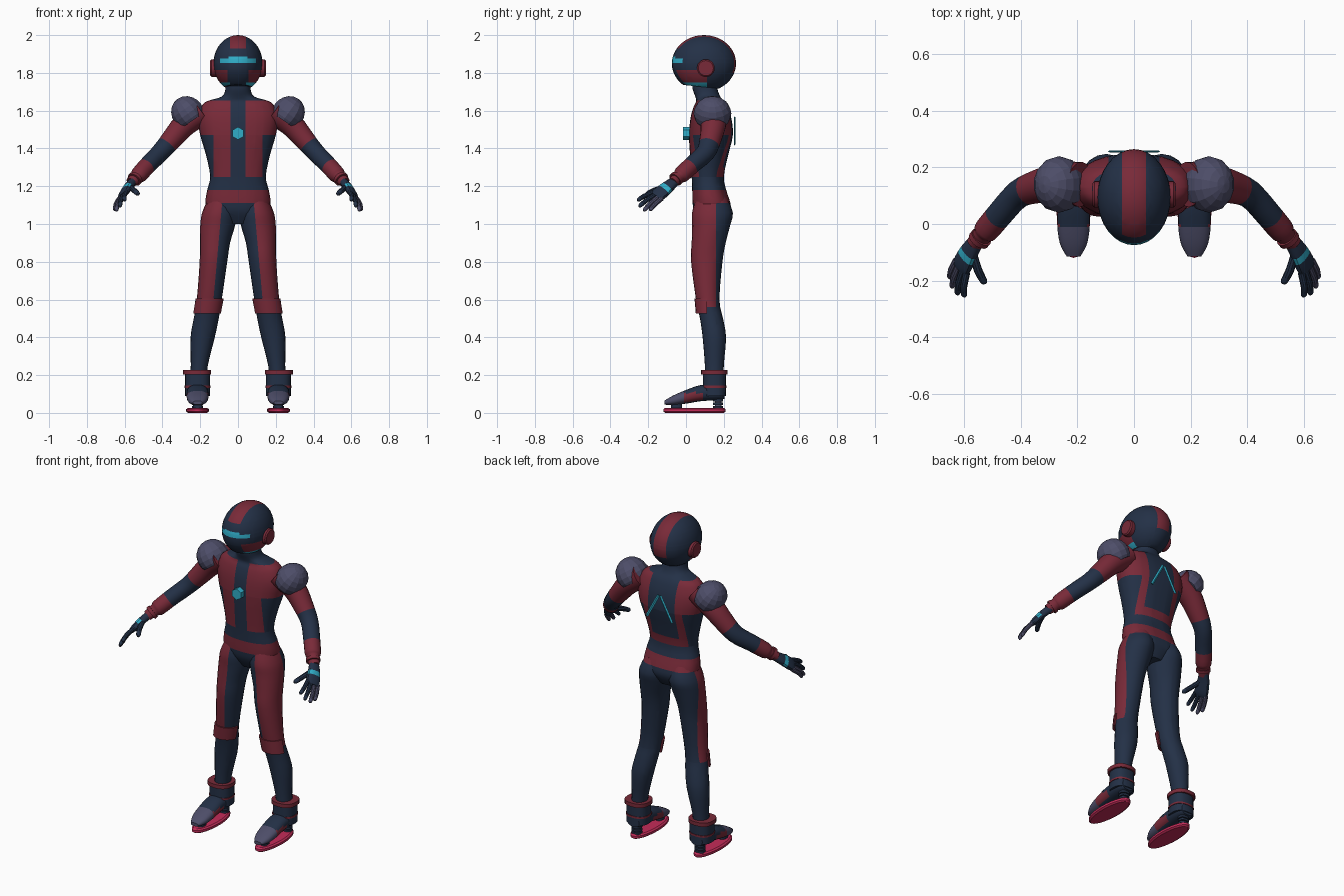
import bpy, bmesh, math
from mathutils import Vector, Matrix

if "Cube" in bpy.data.objects:
    bpy.data.objects.remove(bpy.data.objects["Cube"])

NAVY, RED, SLATE, CYAN, PINK = range(5)
X, Y, Z = Vector((1, 0, 0)), Vector((0, 1, 0)), Vector((0, 0, 1))


def material(name, rgb):
    m = bpy.data.materials.new(name)
    m.use_nodes = True
    m.diffuse_color = (*rgb, 1)
    m.node_tree.nodes["Principled BSDF"].inputs["Base Color"].default_value = (*rgb, 1)
    return m


MATS = [material("navy", (.017, .03, .062)), material("dark red", (.19, .023, .04)),
        material("slate", (.075, .075, .14)), material("cyan", (.03, .42, .58)),
        material("bright pink red", (.55, .025, .1))]


def cut(bm, co, no, clear=False):
    """Cut along a plane; optionally drop the side the normal points to."""
    r = bmesh.ops.bisect_plane(bm, geom=bm.verts[:] + bm.edges[:] + bm.faces[:],
                               plane_co=co, plane_no=no, clear_outer=clear)
    if clear:
        edges = [e for e in r["geom_cut"] if isinstance(e, bmesh.types.BMEdge)]
        bmesh.ops.holes_fill(bm, edges=edges, sides=0)


def finish(name, bm, colour, cuts=(), mirror=False, smooth=True):
    """Colour faces with a constant or a rule, then make the object."""
    for co, no in cuts:
        cut(bm, co, no)
    bmesh.ops.recalc_face_normals(bm, faces=bm.faces[:])
    for f in bm.faces:
        f.material_index = colour(f.calc_center_median(), f.normal) if callable(colour) else colour
    me = bpy.data.meshes.new(name)
    bm.to_mesh(me)
    bm.free()
    for m in MATS:
        me.materials.append(m)
    ob = bpy.data.objects.new(name, me)
    bpy.context.collection.objects.link(ob)
    if smooth:
        bpy.ops.object.select_all(action="DESELECT")
        ob.select_set(True)
        bpy.context.view_layer.objects.active = ob
        bpy.ops.object.shade_smooth_by_angle(angle=math.radians(35))
    if mirror:
        ob.modifiers.new("mirror", "MIRROR").use_axis[0] = True
    return ob


def tube(stations, sides=20, sub=3, axis=None, ref=X, power=2):
    """Smooth loft through (x, y, z, radius_a, radius_b) stations."""
    n, rows = len(stations), []
    for i in range(n - 1):
        p0, p1, p2, p3 = (stations[min(max(i + k, 0), n - 1)] for k in (-1, 0, 1, 2))
        for s in range(sub + (i == n - 2)):
            t = s / sub
            rows.append([.5 * (2 * b + (c - a) * t + (2 * a - 5 * b + 4 * c - d) * t * t
                               + (3 * b - a - 3 * c + d) * t ** 3)
                         for a, b, c, d in zip(p0, p1, p2, p3)])
    bm, rings = bmesh.new(), []
    for i, r in enumerate(rows):
        after, before = rows[min(i + 1, len(rows) - 1)], rows[max(i - 1, 0)]
        t = axis or (Vector(after[:3]) - Vector(before[:3])).normalized()
        u = (ref - t * ref.dot(t)).normalized()
        v = t.cross(u)
        ring = []
        for k in range(sides):
            a = math.tau * k / sides
            c, s = math.cos(a), math.sin(a)
            ring.append(bm.verts.new(Vector(r[:3])
                        + u * r[3] * math.copysign(abs(c) ** (2 / power), c)
                        + v * r[4] * math.copysign(abs(s) ** (2 / power), s)))
        rings.append(ring)
    for a, b in zip(rings, rings[1:]):
        for k in range(sides):
            j = (k + 1) % sides
            bm.faces.new((a[k], a[j], b[j], b[k]))
    bm.faces.new(rings[0][::-1])
    bm.faces.new(rings[-1])
    return bm


def level(*zs):
    return [(Z * z, Z) for z in zs]


def upright(*xs):
    return [(X * x * s, X) for x in xs for s in (-1, 1)]


# Torso, pelvis and neck
def torso_colour(c, n):
    ax = abs(c.x)
    if c.z < 1.11:
        return RED if ax > .09 and c.y < .16 else NAVY
    if c.z < 1.18:
        return RED
    if c.z < 1.25 or c.z > 1.655:
        return NAVY
    inner = .04 if c.y < .13 else .09
    if c.y > .13 and c.z < 1.3 and ax < .13:
        return RED
    return RED if ax > inner and (c.z > 1.47 or ax < .13) else NAVY


torso = tube([(0, .14, 1.0, .07, .06), (0, .14, 1.06, .15, .095), (0, .135, 1.11, .172, .1),
              (0, .123, 1.18, .163, .09), (0, .115, 1.25, .147, .085), (0, .122, 1.36, .168, .1),
              (0, .132, 1.47, .2, .116), (0, .132, 1.56, .213, .108), (0, .13, 1.62, .195, .09),
              (0, .128, 1.65, .165, .074), (0, .115, 1.675, .085, .066), (0, .1, 1.72, .066, .066),
              (0, .1, 1.78, .066, .066)], sides=28, axis=Z, power=2.3)
finish("torso", torso, torso_colour,
       level(1.11, 1.18, 1.25, 1.3, 1.47, 1.655) + upright(.04, .09, .13) + [(Y * .13, Y)])


# Helmet with painted crest, visor and cheek panels
def helmet_colour(c, n):
    ax = abs(c.x)
    if c.y < 0 and 1.853 < c.z < 1.875 and ax < .095:
        return CYAN
    if c.y < 0 and 1.875 < c.z < 1.886 and ax < .05:
        return CYAN
    if c.z < 1.75 and c.y < .11 and ax > .045 and n.z > -.9:
        return CYAN
    if c.z < 1.815 and c.y < .11 and ax > .055:
        return RED
    if ax < .042 and c.z > (1.93 if c.y < .1 else 1.8):
        return RED
    return NAVY


helmet = bmesh.new()
bmesh.ops.create_uvsphere(helmet, u_segments=32, v_segments=20, radius=1,
                          matrix=Matrix.Translation((0, .095, 1.85)) @ Matrix.Diagonal((.13, .17, .15, 1)))
cut(helmet, (0, .095, 1.725), (0, -.1, -1), True)
finish("helmet", helmet, helmet_colour,
       level(1.75, 1.8, 1.815, 1.853, 1.875, 1.886, 1.93) + upright(.042, .05, .055, .095)
       + [(Y * 0, Y), (Y * .11, Y)])

ear = tube([(.09, .105, 1.825, .047, .047), (.14, .105, 1.825, .047, .047),
            (.147, .105, 1.825, .04, .04)], sub=1, axis=X, ref=Y)
finish("ear_disc", ear, RED, mirror=True)

# Chest emblem and back chevron
badge = tube([(0, .03, 1.48, .034, .034), (0, -.015, 1.48, .034, .034)], sides=6, sub=1, axis=-Y, ref=Z)
finish("chest_hexagon", badge, CYAN, smooth=False)
bar = tube([(.006, .257, 1.565, .009, .004), (.085, .257, 1.42, .009, .004)], sides=4, sub=1)
finish("back_chevron", bar, CYAN, mirror=True, smooth=False)


# Legs
def leg_colour(c, n):
    red = c.z > 1.11 or (c.z > .56 and c.x + .09 * c.z > .184 and c.y < .16)
    return RED if red else NAVY


leg = tube([(.085, .135, 1.14, .07, .08), (.098, .14, 1.06, .092, .108), (.108, .133, .99, .092, .1),
            (.122, .12, .9, .08, .09), (.13, .11, .8, .073, .083), (.152, .115, .6, .066, .062),
            (.168, .135, .5, .066, .061), (.187, .15, .4, .064, .062), (.205, .15, .25, .045, .05),
            (.212, .15, .15, .045, .05)], axis=Z)
finish("leg", leg, leg_colour,
       level(.56, 1.11) + [(Y * .16, Y), (Vector((.085, 0, 1.1)), Vector((1, 0, .09)))], mirror=True)

pad = tube([(.15, .115, .605, .075, .07), (.164, .122, .525, .075, .07)], axis=Z, sub=1)
cut(pad, (0, .11, 0), Y, True)
finish("knee_pad", pad, RED, mirror=True)


# Boots, feet and hovering soles
def band(name, x, y, z0, z1, rx, ry, colour):
    finish(name, tube([(x, y, z0, rx, ry), (x, y, z1, rx, ry)], axis=Z, sub=1, power=2.5),
           colour, mirror=True)


band("boot_shaft", .214, .15, .09, .205, .066, .061, NAVY)
band("boot_cuff", .216, .15, .203, .226, .074, .071, RED)
band("boot_strap", .214, .15, .133, .144, .069, .064, RED)


def foot_colour(c, n):
    if c.y < -.01:
        return SLATE
    return RED if c.y < .09 and c.z < .105 and abs(n.x) > .4 else NAVY


foot = tube([(.214, .205, .105, .04, .03), (.214, .17, .108, .055, .04), (.214, .08, .105, .057, .043),
             (.214, 0, .085, .058, .036), (.214, -.07, .066, .048, .025), (.214, -.115, .054, .024, .01)],
            axis=-Y, power=2.4)
finish("foot", foot, foot_colour, [(Y * -.01, Y), (Y * .09, Y)], mirror=True)

sole = tube([(.214, .045, 0, .05, .155), (.214, .045, .007, .06, .165),
             (.214, .045, .02, .06, .165), (.214, .045, .027, .05, .155)], sides=28, sub=1, axis=Z)
finish("hover_sole", sole, PINK, mirror=True)
for i in range(3):
    band("heel_spring", .214, .17, .025 + i * .018, .037 + i * .018, .03, .026, NAVY)
band("heel_post", .214, .17, .02, .09, .017, .017, SLATE)
band("toe_post", .214, -.05, .02, .06, .025, .03, NAVY)

# Arms
FORE, UPPER = Vector((.53, -.63, -.57)), Vector((.6, -.25, -.75))
cuff_at, sleeve_at = Vector((.485, .02, 1.305)), Vector((.375, .12, 1.42))


def arm_colour(c, n):
    return RED if (c - cuff_at).dot(FORE) > 0 or (c - sleeve_at).dot(UPPER) < 0 else NAVY


arm = tube([(.19, .14, 1.6, .075, .08), (.28, .145, 1.53, .065, .068), (.35, .13, 1.45, .056, .058),
            (.41, .105, 1.38, .049, .051), (.47, .04, 1.32, .047, .047), (.522, -.022, 1.263, .045, .045),
            (.535, -.038, 1.25, .036, .034), (.565, -.07, 1.22, .03, .026)], sides=18)
finish("arm", arm, arm_colour, [(cuff_at, FORE), (sleeve_at, UPPER)], mirror=True)
wrist = tube([(.54, -.046, 1.245, .04, .038), (.55, -.058, 1.234, .04, .038)], sub=1)
finish("wrist_ring", wrist, RED, mirror=True)

shoulder = bmesh.new()
bmesh.ops.create_uvsphere(shoulder, u_segments=14, v_segments=10, radius=1,
                          matrix=Matrix.Translation((.265, .14, 1.585))
                          @ Matrix.Rotation(math.radians(35), 4, "Y") @ Matrix.Diagonal((.088, .1, .095, 1)))
cut(shoulder, (.24, .14, 1.548), (-.57, 0, -.82), True)
finish("shoulder_pad", shoulder, SLATE, mirror=True, smooth=False)

# Hands: flat palm with a glowing band, four fingers and a thumb
SPREAD, REACH = Vector((.54, .69, -.49)), Vector((.36, -.71, -.6))
band_a, band_b, knuckles = Vector((.585, -.1, 1.195)), Vector((.593, -.119, 1.178)), Vector((.61, -.15, 1.152))


def palm_colour(c, n):
    on = (c - band_a).dot(REACH) > 0 > (c - band_b).dot(REACH)
    return CYAN if on and n.dot(REACH.cross(SPREAD)) > .1 else NAVY


palm = tube([(.555, -.058, 1.228, .026, .022), (.583, -.098, 1.195, .036, .022),
             (.605, -.14, 1.16, .042, .019), (.615, -.16, 1.145, .036, .012)],
            sides=14, ref=SPREAD, power=2.5)
finish("palm", palm, palm_colour, [(band_a, REACH), (band_b, REACH)], mirror=True)


def finger(name, base, tip, r, colour):
    mid = base.lerp(tip, .55) + REACH.cross(SPREAD) * .006
    end = base.lerp(tip, .92)
    bm = tube([(*base, r, r), (*mid, r, r), (*end, r * .85, r * .85), (*tip, r * .35, r * .35)],
              sides=10, sub=2, ref=SPREAD)
    finish(name, bm, colour, mirror=True)


tips = [(.602, -.258, 1.125), (.626, -.25, 1.092), (.645, -.225, 1.07), (.653, -.192, 1.072)]
for i, tip in enumerate(tips):
    finger("finger", knuckles + SPREAD * (.022 * i - .033), Vector(tip), .0125, SLATE if i > 1 else NAVY)
finger("thumb", Vector((.572, -.1, 1.198)), Vector((.528, -.212, 1.158)), .015, NAVY)
